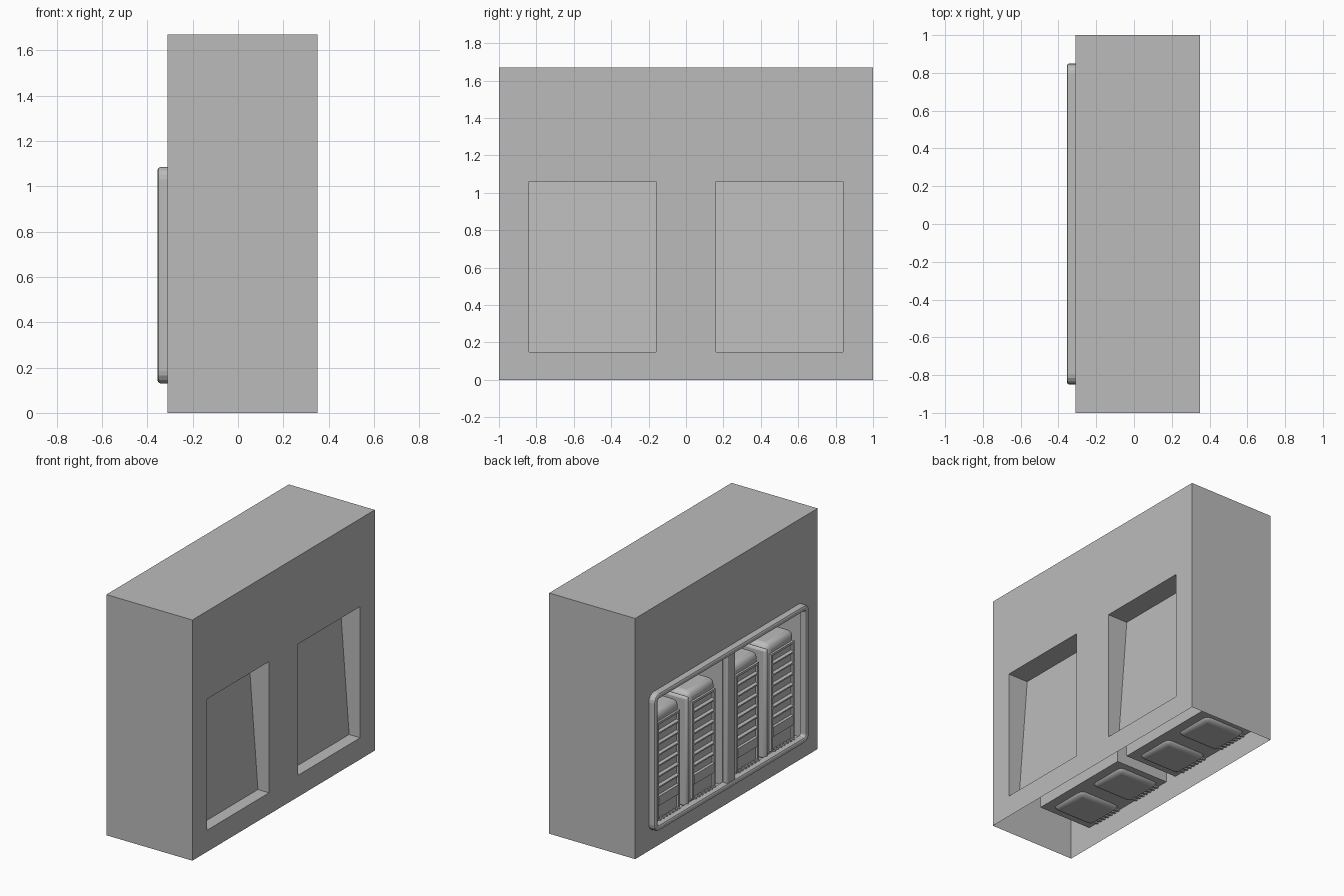
import bpy, bmesh, math
from mathutils import Matrix

cube = bpy.data.objects.get("Cube")
if cube:
    bpy.data.objects.remove(cube, do_unlink=True)

grey = bpy.data.materials.new("plain grey")
grey.diffuse_color = (0.5, 0.5, 0.5, 1)
grey.use_nodes = True
bsdf = grey.node_tree.nodes["Principled BSDF"]
bsdf.inputs["Base Color"].default_value = grey.diffuse_color
bsdf.inputs["Roughness"].default_value = 0.7

LEFT, RIGHT, TOP = -0.31, 0.35, 1.67


def finish(name, bm, bevel=0):
    bmesh.ops.remove_doubles(bm, verts=bm.verts, dist=0.0001)
    bmesh.ops.recalc_face_normals(bm, faces=bm.faces)
    mesh = bpy.data.meshes.new(name)
    bm.to_mesh(mesh)
    bm.free()
    mesh.materials.append(grey)
    ob = bpy.data.objects.new(name, mesh)
    bpy.context.collection.objects.link(ob)
    if bevel:
        mod = ob.modifiers.new("rounded edges", 'BEVEL')
        mod.width, mod.segments = bevel, 3
        bpy.ops.object.select_all(action='DESELECT')
        ob.select_set(True)
        bpy.context.view_layer.objects.active = ob
        bpy.ops.object.shade_smooth_by_angle(angle=math.radians(40))
    return ob


def quad(bm, *points):
    bm.faces.new([bm.verts.new(p) for p in points])


def add_box(bm, x, y, z, tilt=0):
    size = Matrix.Diagonal((x[1] - x[0], y[1] - y[0], z[1] - z[0], 1))
    centre = Matrix.Translation((sum(x) / 2, sum(y) / 2, sum(z) / 2))
    bmesh.ops.create_cube(bm, size=1, matrix=centre @ Matrix.Rotation(tilt, 4, 'Y') @ size)


def box(name, x, y, z, bevel=0):
    bm = bmesh.new()
    add_box(bm, x, y, z)
    return finish(name, bm, bevel)


def wall_with_openings(bm, x, inner, outer, low, high):
    # Wall at constant x with two mirrored openings
    ys = [-1, -outer, -inner, inner, outer, 1]
    zs = [0, low, high, TOP]
    for i in range(5):
        for j in range(3):
            if j == 1 and i in (1, 3):
                continue
            a, b, c, d = ys[i], ys[i + 1], zs[j], zs[j + 1]
            quad(bm, (x, a, c), (x, b, c), (x, b, d), (x, a, d))


def recess(name, x, y0, y1, z0, z1, back_low, back_high):
    # Open pocket running inward from the wall at x
    bm = bmesh.new()
    front = [(x, y0, z0), (x, y1, z0), (x, y1, z1), (x, y0, z1)]
    back = [(back_low, y0, z0), (back_low, y1, z0), (back_high, y1, z1), (back_high, y0, z1)]
    for i in range(4):
        k = (i + 1) % 4
        quad(bm, front[i], front[k], back[k], back[i])
    quad(bm, *back)
    return finish(name, bm)


def rounded_loop(x, y, z0, z1, r):
    pts = []
    corners = [(y - r, z1 - r), (r - y, z1 - r), (r - y, z0 + r), (y - r, z0 + r)]
    for k, (cy, cz) in enumerate(corners):
        for s in range(5):
            a = math.radians(90 * k + 22.5 * s)
            pts.append((x, cy + r * math.cos(a), cz + r * math.sin(a)))
    return pts


# Hollow housing, open underneath
bm = bmesh.new()
wall_with_openings(bm, LEFT, 0.045, 0.82, 0.15, 1.05)
wall_with_openings(bm, RIGHT, 0.16, 0.84, 0.15, 1.06)
for y in (-1, 1):
    quad(bm, (LEFT, y, 0), (RIGHT, y, 0), (RIGHT, y, TOP), (LEFT, y, TOP))
quad(bm, (LEFT, -1, TOP), (RIGHT, -1, TOP), (RIGHT, 1, TOP), (LEFT, 1, TOP))
finish("housing", bm)

# Raised frame around the pair of cabinets
bm = bmesh.new()
profile = [(0, 0), (0, 0.033), (0.004, 0.041), (0.012, 0.045),
           (0.028, 0.045), (0.036, 0.041), (0.04, 0.033), (0.04, 0)]
loops = []
for inset, out in profile:
    pts = rounded_loop(LEFT - out, 0.85 - inset, 0.13 + inset, 1.085 - inset, 0.055 - inset)
    loops.append([bm.verts.new(p) for p in pts])
for a, b in zip(loops, loops[1:]):
    for i in range(len(a)):
        k = (i + 1) % len(a)
        bm.faces.new((a[i], a[k], b[k], b[i]))
finish("frame", bm)
box("frame_post", (LEFT - 0.04, LEFT), (-0.045, 0.045), (0.165, 1.05), 0.008)


def cabinet(name, cy):
    box(name + "_body", (-0.29, 0.04), (cy - 0.15, cy + 0.15), (0.13, 0.91), 0.04)
    # Front grille: side rails, slanted slats, lower tray and teeth
    bm = bmesh.new()
    for s in (-1, 1):
        edge = cy + s * 0.118
        add_box(bm, (-0.305, -0.285), (edge - 0.008, edge + 0.008), (0.17, 0.84))
    add_box(bm, (-0.305, -0.285), (cy - 0.126, cy + 0.126), (0.83, 0.845))
    for i in range(6):
        z = 0.39 + i * 0.075
        add_box(bm, (-0.306, -0.284), (cy - 0.11, cy + 0.11), (z, z + 0.016), -0.4)
    add_box(bm, (-0.31, -0.285), (cy - 0.11, cy + 0.11), (0.27, 0.335))
    for i in range(7):
        y = cy - 0.105 + i * 0.035
        add_box(bm, (-0.32, -0.285), (y - 0.007, y + 0.007), (0.14, 0.175))
    finish(name + "_grille", bm)


for side, s in (("back", 1), ("front", -1)):
    # Slanted window pocket
    y0, y1 = sorted((s * 0.16, s * 0.84))
    recess(side + "_window_recess", RIGHT, y0, y1, 0.15, 1.06, 0.265, 0.195)
    # Cabinet bay
    y0, y1 = sorted((s * 0.045, s * 0.82))
    recess(side + "_bay", LEFT, y0, y1, 0.15, 1.05, 0.1, 0.1)
    mid = (y0 + y1) / 2
    box(side + "_divider", (-0.32, 0.09), (mid - 0.016, mid + 0.016), (0.15, 0.91), 0.015)
    cabinet(side + "_cabinet_a", mid - 0.195)
    cabinet(side + "_cabinet_b", mid + 0.195)
